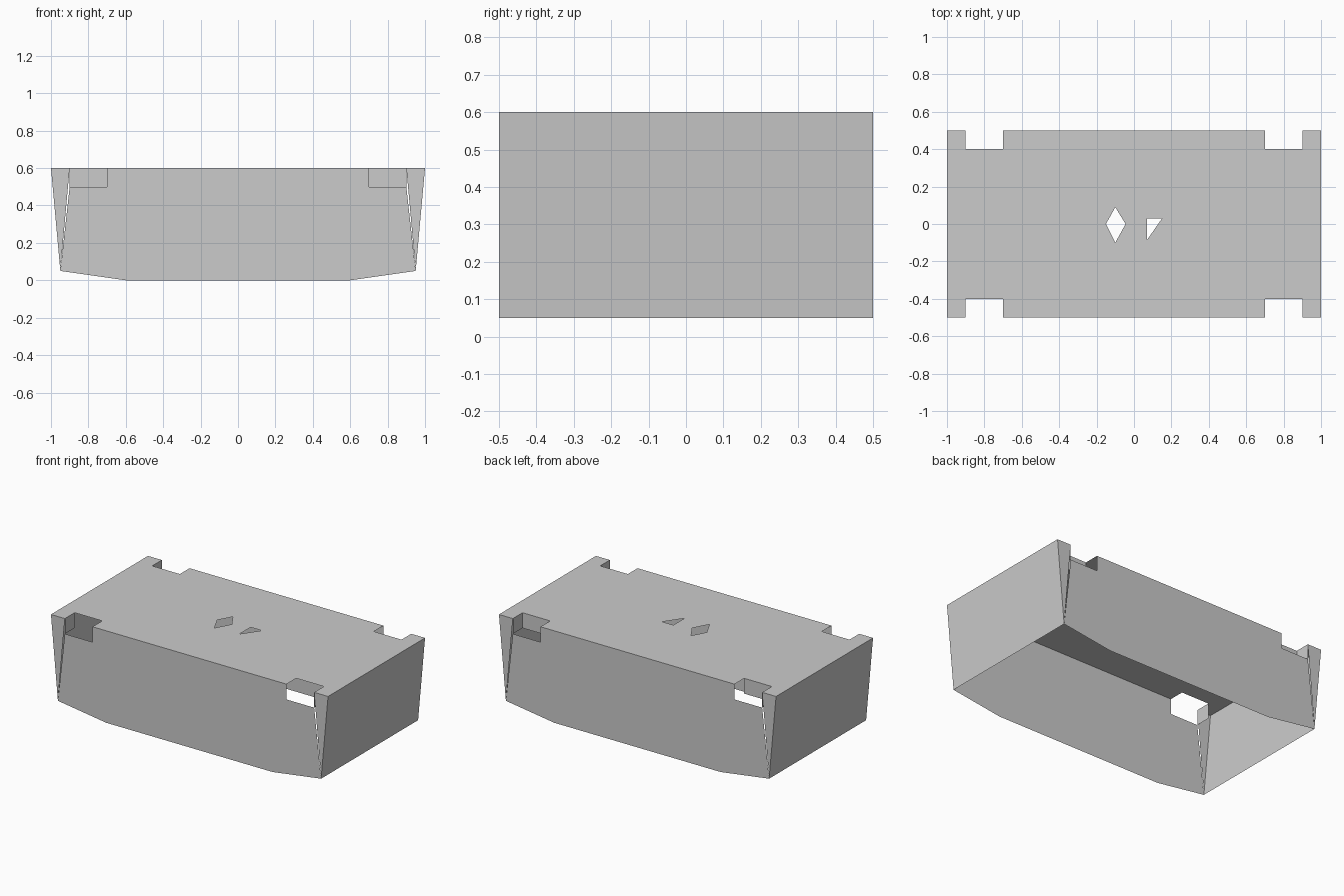
import bpy
import bmesh
from mathutils import Vector

cube = bpy.data.objects.get("Cube")
if cube:
    bpy.data.objects.remove(cube, do_unlink=True)

# One plain grey for the whole folded shell
grey = bpy.data.materials.new("plain_grey")
grey.use_nodes = True
grey.diffuse_color = (0.6, 0.6, 0.6, 1)
grey.node_tree.nodes["Principled BSDF"].inputs["Base Color"].default_value = (0.6, 0.6, 0.6, 1)

TOP, RIM, NOTCH = 0.6, 0.05, 0.5      # heights
END, FOOT, DEPTH = 1.0, 0.95, 0.5     # half sizes
OUT, IN, BACK = 0.9, 0.7, 0.4         # notch limits


def sheet(name, loops, normal):
    """Flat sheet bounded by the first loop, with any further loops as holes."""
    bm = bmesh.new()
    edges = []
    for loop in loops:
        verts = [bm.verts.new(p) for p in loop]
        edges += [bm.edges.new((verts[i - 1], verts[i])) for i in range(len(verts))]
    bmesh.ops.triangle_fill(bm, edges=edges, use_beauty=True, normal=normal)
    bm.normal_update()
    for f in bm.faces:
        if f.normal.dot(Vector(normal)) < 0:
            f.normal_flip()
    mesh = bpy.data.meshes.new(name)
    bm.to_mesh(mesh)
    bm.free()
    mesh.materials.append(grey)
    obj = bpy.data.objects.new(name, mesh)
    bpy.context.collection.objects.link(obj)
    return obj


def mirrored(half):
    """Close a right-hand outline with its mirror image in x."""
    return half + [(-x, y) for x, y in reversed(half)]


# Top plate with four corner notches and two small cut-outs
quarter = [(IN, DEPTH), (IN, BACK), (OUT, BACK), (OUT, DEPTH), (END, DEPTH)]
outline = mirrored(quarter + [(x, -y) for x, y in reversed(quarter)])
diamond = [(-0.15, 0), (-0.1, 0.09), (-0.045, 0), (-0.1, -0.1)]
triangle = [(0.07, 0.03), (0.15, 0.03), (0.07, -0.085)]
sheet("top_plate", [[(x, y, TOP) for x, y in loop] for loop in (outline, diamond, triangle)], (0, 0, 1))

# Long walls with a shallow keel line below and notches above
wall = mirrored([(0.6, 0), (FOOT, RIM), (OUT, NOTCH), (IN, NOTCH), (IN, TOP)])
for side, label in ((-1, "front"), (1, "back")):
    y = side * DEPTH
    sheet(label + "_wall", [[(x, y, z) for x, z in wall]], (0, side, 0))
    for s, hand in ((1, "left"), (-1, "right")):
        # Tapered corner strips, separated from the wall by a narrow slit
        strip = [(s * END, y, TOP), (s * OUT, y, TOP), (s * FOOT, y, RIM)]
        sheet(f"{label}_{hand}_corner_strip", [strip], (0, side, 0))
        # Short flap on the outer side of each notch
        flap = [(s * OUT, side * d, z) for d, z in
                ((DEPTH, TOP), (BACK, TOP), (BACK, NOTCH), (DEPTH, NOTCH))]
        sheet(f"{label}_{hand}_notch_flap", [flap], (-s, 0, 0))

for s, hand in ((1, "left"), (-1, "right")):
    # Leaning end walls
    end = [(s * END, -DEPTH, TOP), (s * END, DEPTH, TOP), (s * FOOT, DEPTH, RIM), (s * FOOT, -DEPTH, RIM)]
    sheet(hand + "_end_wall", [end], Vector((s * (TOP - RIM), 0, FOOT - END)).normalized())
    # Hanging tabs at the inner edge of the back notches
    tab = [(s * x, BACK, z) for x, z in ((IN, TOP), (OUT, TOP), (OUT, NOTCH), (IN, NOTCH))]
    sheet(hand + "_back_notch_tab", [tab], (0, 1, 0))
